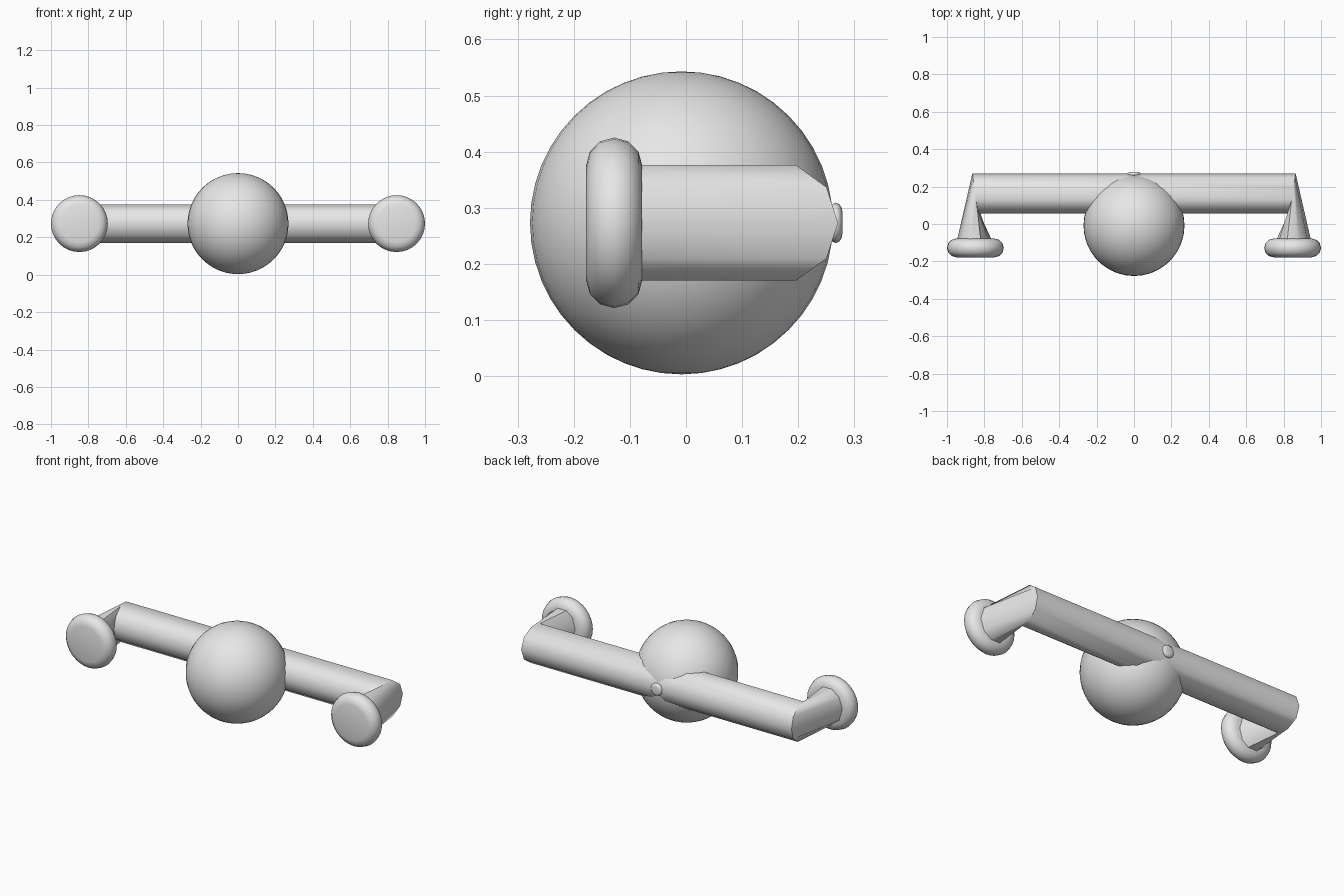
import bpy, bmesh, math
from mathutils import Matrix, Vector

if "Cube" in bpy.data.objects:
    bpy.data.objects.remove(bpy.data.objects["Cube"])

grey = bpy.data.materials.new("plain grey")
grey.diffuse_color = (0.8, 0.8, 0.8, 1)
grey.use_nodes = True
grey.node_tree.nodes["Principled BSDF"].inputs["Base Color"].default_value = grey.diffuse_color
ZC = 0.273      # shared centre height
END_X = 0.848   # distance of each leg from the middle


def finish(bm, name):
    bmesh.ops.recalc_face_normals(bm, faces=bm.faces)
    mesh = bpy.data.meshes.new(name)
    bm.to_mesh(mesh)
    bm.free()
    ob = bpy.data.objects.new(name, mesh)
    bpy.context.collection.objects.link(ob)
    mesh.materials.append(grey)
    bpy.ops.object.select_all(action='DESELECT')
    ob.select_set(True)
    bpy.context.view_layer.objects.active = ob
    bpy.ops.object.shade_smooth_by_angle(angle=math.radians(50))
    return ob


def loft(bm, rings):
    """Skin closed rings of points and cap both ends."""
    loops = [[bm.verts.new(p) for p in ring] for ring in rings]
    for a, b in zip(loops, loops[1:]):
        n = len(a)
        for i in range(n):
            j = (i + 1) % n
            bm.faces.new((a[i], a[j], b[j], b[i]))
    bm.faces.new(loops[0])
    bm.faces.new(loops[-1])


def round_disc(name, x, y, flat_r, rim, depth, steps=6, segs=32):
    """Disc facing along y with a rounded rim and flat faces."""
    rings = []
    for k in range(steps + 1):
        a = -math.pi / 2 + math.pi * k / steps
        r, py = flat_r + rim * math.cos(a), y + depth * math.sin(a)
        rings.append([(x + r * math.cos(t), py, ZC + r * math.sin(t))
                      for t in (2 * math.pi * i / segs for i in range(segs))])
    bm = bmesh.new()
    loft(bm, rings)
    return finish(bm, name)


# Central ball
bm = bmesh.new()
bmesh.ops.create_uvsphere(bm, u_segments=36, v_segments=24, radius=0.27,
                          matrix=Matrix.Translation((0, -0.008, ZC)))
finish(bm, "central_ball")

# Ten-sided tube: crossbar with mitred corners and a leg at each end
angles = [2 * math.pi * i / 10 for i in range(10)]
R, BAR_Y, LEG_Y = 0.108, 0.163, -0.13


def leg_ring(s):
    return [(s * (END_X + R * math.cos(a)), LEG_Y, ZC + R * math.sin(a)) for a in angles]


def corner_ring(s):
    return [(s * (END_X + 0.016 * math.cos(a)), BAR_Y + R * math.cos(a),
             ZC + R * math.sin(a)) for a in angles]


bm = bmesh.new()
loft(bm, [leg_ring(-1), corner_ring(-1), corner_ring(1), leg_ring(1)])
finish(bm, "crossbar_and_legs")

# Rounded pads on the leg ends
for side, s in (("left", -1), ("right", 1)):
    round_disc(side + "_pad", s * END_X, -0.128, 0.102, 0.05, 0.05)

# Small button at the back of the bar
round_disc("back_button", 0, 0.267, 0.018, 0.018, 0.012, segs=16)
